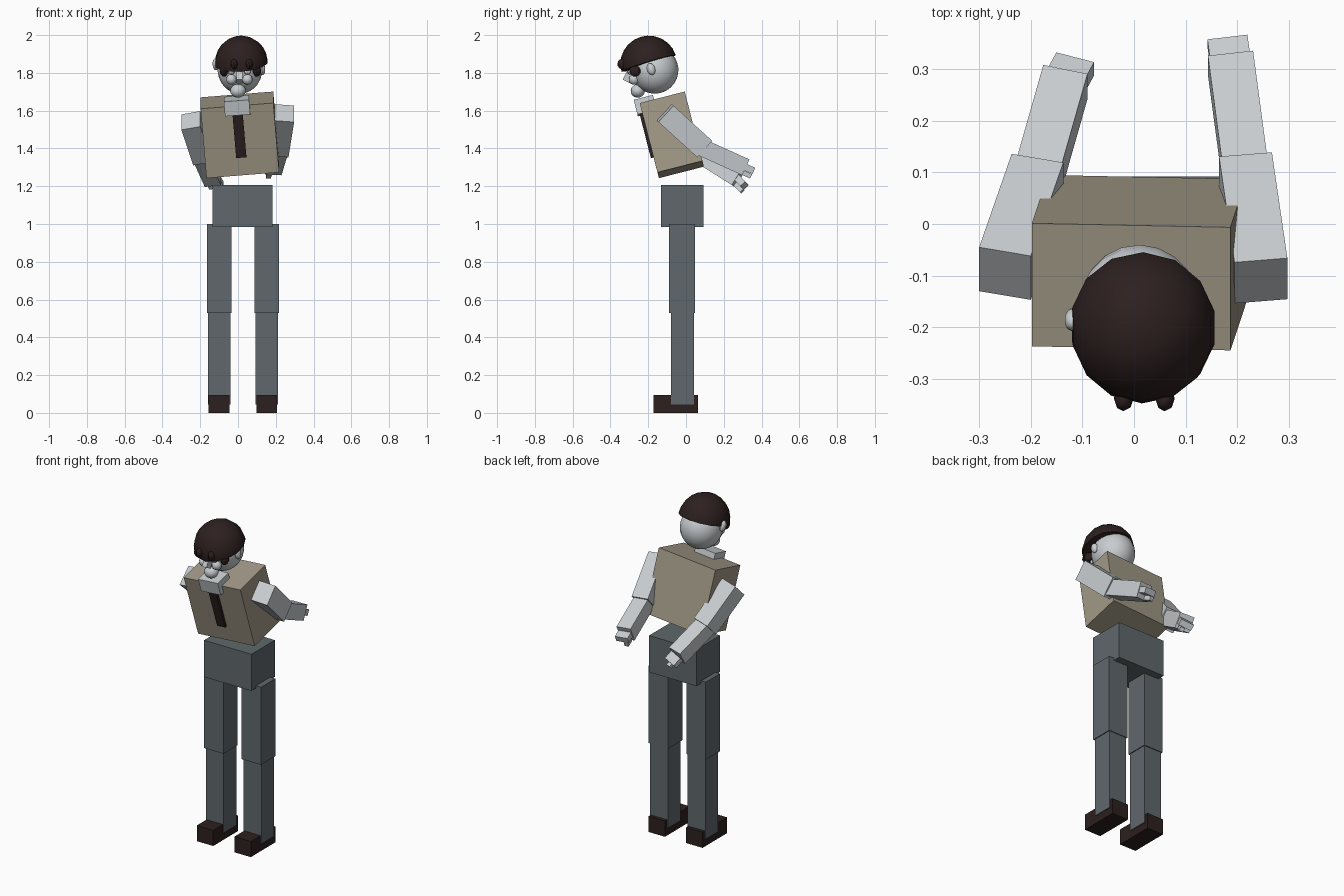
import bpy, bmesh, math
from mathutils import Matrix, Vector

if "Cube" in bpy.data.objects:
    bpy.data.objects.remove(bpy.data.objects["Cube"])


def material(name, rgb):
    m = bpy.data.materials.new(name)
    m.diffuse_color = (*rgb, 1)
    m.use_nodes = True
    m.node_tree.nodes["Principled BSDF"].inputs["Base Color"].default_value = m.diffuse_color
    return m


SKIN = material("pale grey", (0.58, 0.61, 0.63))
SHIRT = material("tan shirt", (0.36, 0.32, 0.245))
TROUSERS = material("slate trousers", (0.115, 0.137, 0.147))
DARK = material("dark brown", (0.026, 0.014, 0.014))


def finish(name, bm, matrix, mat, smooth=False):
    bm.transform(matrix)
    bmesh.ops.recalc_face_normals(bm, faces=bm.faces)
    mesh = bpy.data.meshes.new(name)
    bm.to_mesh(mesh)
    bm.free()
    mesh.materials.append(mat)
    ob = bpy.data.objects.new(name, mesh)
    bpy.context.collection.objects.link(ob)
    if smooth:
        bpy.ops.object.select_all(action='DESELECT')
        ob.select_set(True)
        bpy.context.view_layer.objects.active = ob
        bpy.ops.object.shade_smooth_by_angle(angle=math.radians(40))
    return ob


def box(name, lo, hi, mat, frame=Matrix()):
    """Box between two corners, in an optional tilted frame."""
    lo, hi = Vector(lo), Vector(hi)
    bm = bmesh.new()
    bmesh.ops.create_cube(bm, size=1)
    m = frame @ Matrix.Translation((lo + hi) / 2) @ Matrix.Diagonal((*(hi - lo), 1))
    return finish(name, bm, m, mat)


def limb(name, a, b, width, depth, mat):
    """Box whose long axis runs from a to b, width lying level."""
    a, b = Vector(a), Vector(b)
    z = (b - a).normalized()
    y = z.cross(Vector((1, 0, 0))).normalized()
    x = y.cross(z)
    m = Matrix((x, y, z)).transposed().to_4x4()
    m.translation = (a + b) / 2
    h = (b - a).length / 2
    return box(name, (-width / 2, -depth / 2, -h), (width / 2, depth / 2, h), mat, m)


def ball(name, centre, radii, mat, rot=Matrix(), seg=14, rings=10, half=False):
    bm = bmesh.new()
    bmesh.ops.create_uvsphere(bm, u_segments=seg, v_segments=rings, radius=1)
    if half:
        bmesh.ops.bisect_plane(bm, geom=bm.verts[:] + bm.edges[:] + bm.faces[:],
                               plane_co=(0, 0, -0.001), plane_no=(0, 0, -1), clear_outer=True)
        bmesh.ops.holes_fill(bm, edges=[e for e in bm.edges if e.is_boundary])
    m = Matrix.Translation(centre) @ rot @ Matrix.Diagonal((*radii, 1))
    return finish(name, bm, m, mat, True)


def lean(pitch, roll):
    return Matrix.Rotation(math.radians(pitch), 4, 'X') @ Matrix.Rotation(math.radians(roll), 4, 'Y')


# Legs and shoes
for side, x in (("left", -0.10), ("right", 0.152)):
    box(side + "_thigh", (x - 0.065, -0.09, 0.53), (x + 0.065, 0.047, 1.0), TROUSERS)
    box(side + "_shin", (x - 0.06, -0.08, 0.045), (x + 0.06, 0.042, 0.54), TROUSERS)
    box(side + "_shoe", (x - 0.055, -0.173, 0), (x + 0.055, 0.063, 0.095), DARK)

# Hips
box("hips", (-0.135, -0.133, 0.985), (0.183, 0.092, 1.207), TROUSERS)

# Leaning torso with collar and tie
body = Matrix.Translation((0.01, -0.075, 1.472)) @ lean(14.3, -4.7)
box("torso", (-0.193, -0.123, -0.19), (0.193, 0.123, 0.19), SHIRT, body)
box("collar", (-0.067, -0.15, 0.145), (0.067, -0.045, 0.225), SKIN, body)
box("tie", (-0.027, -0.138, -0.09), (0.027, -0.118, 0.185), DARK, body)

# Arms reaching back: shoulder, elbow, wrist, fingertip
arms = {
    "right": ((0.246, -0.11, 1.587), (0.216, 0.095, 1.40), (0.187, 0.312, 1.302), (0.181, 0.355, 1.283)),
    "left": ((-0.25, -0.096, 1.548), (-0.187, 0.085, 1.36), (-0.133, 0.275, 1.24), (-0.114, 0.31, 1.203)),
}
for side, (shoulder, elbow, wrist, tip) in arms.items():
    limb(side + "_upper_arm", shoulder, elbow, 0.103, 0.118, SKIN)
    reach = Vector(elbow) - (Vector(wrist) - Vector(elbow)) * 0.1
    limb(side + "_forearm", reach, wrist, 0.088, 0.092, SKIN)
    limb(side + "_hand", wrist, tip, 0.078, 0.036, SKIN)
    inward = -1 if side == "right" else 1
    drop = Vector((0.02 * inward, -0.012, -0.03))
    limb(side + "_thumb", Vector(wrist) + drop, Vector(tip) + drop, 0.025, 0.025, SKIN)

# Head and tilted cap of hair
tilt = lean(17, -4)
ball("head", (0.01, -0.165, 1.815), (0.118, 0.125, 0.125), SKIN, tilt, 20, 14)
ball("hair", (0.018, -0.198, 1.85), (0.142, 0.15, 0.147), DARK, tilt, 14, 12, True)
for x in (-0.02, 0.06):
    ball("fringe_curl", (x, -0.338, 1.846), (0.019, 0.025, 0.028), DARK, tilt, 8, 6)
for x in (-0.075, 0.1):
    ball("side_lock", (x, -0.27, 1.81), (0.022, 0.03, 0.03), DARK, tilt, 8, 6)

# Face
limb("nose", (0.008, -0.285, 1.815), (0.008, -0.315, 1.755), 0.03, 0.045, SKIN)
for x in (-0.035, 0.05):
    ball("cheek", (x, -0.275, 1.765), (0.028, 0.028, 0.028), SKIN, tilt, 10, 8)
    ball("eye", (x, -0.292, 1.805), (0.018, 0.018, 0.014), SKIN, tilt, 8, 6)
    ball("eyebrow", (x, -0.305, 1.822), (0.024, 0.015, 0.009), DARK, tilt, 8, 6)
ball("chin", (0.0, -0.255, 1.705), (0.042, 0.038, 0.036), SKIN, tilt, 12, 8)
for x, z in ((-0.118, 1.845), (0.128, 1.82)):
    ball("ear", (x, -0.185, z), (0.017, 0.022, 0.032), SKIN, tilt, 10, 8)
